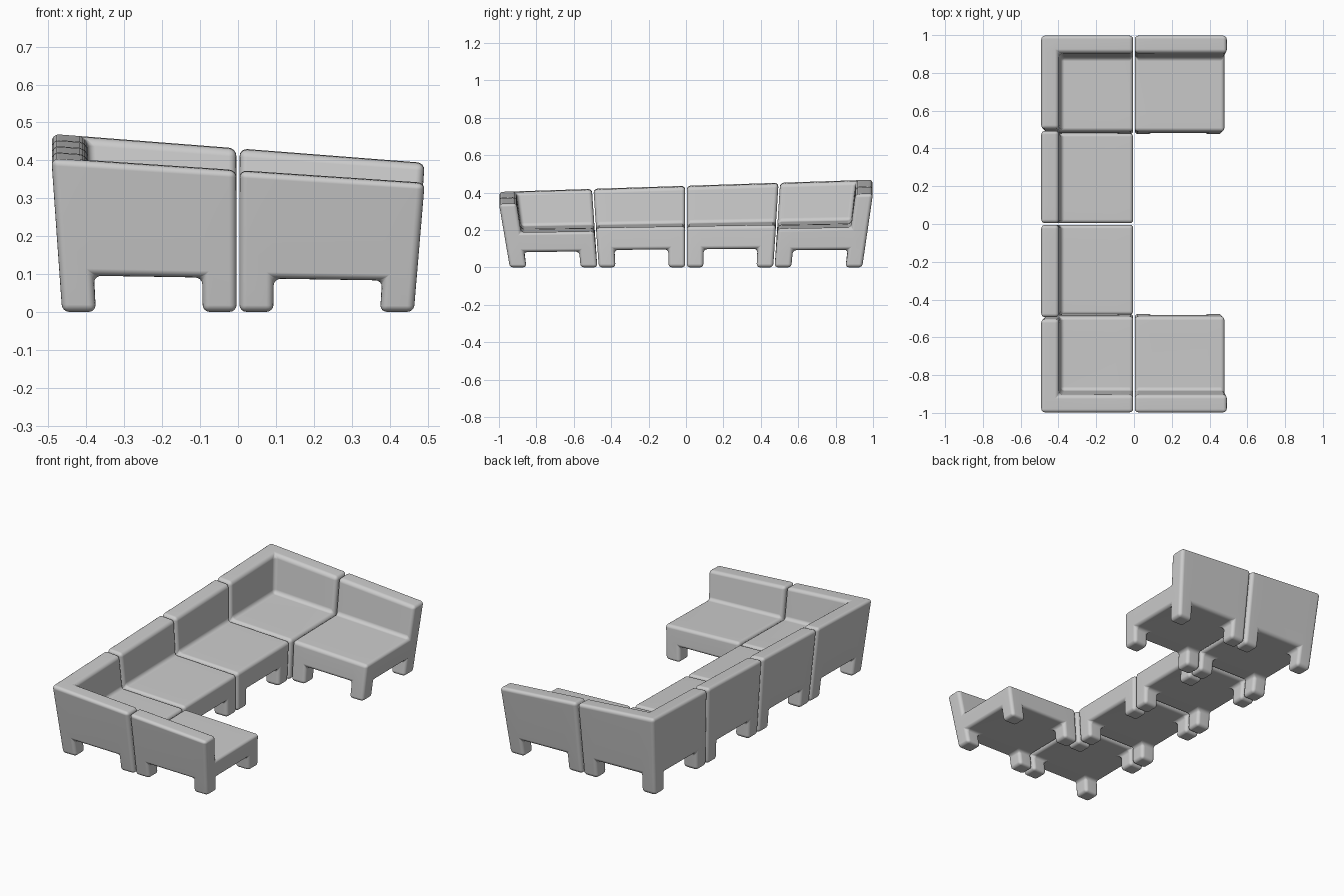
import bpy, bmesh, math
from mathutils import Vector

if "Cube" in bpy.data.objects:
    bpy.data.objects.remove(bpy.data.objects["Cube"])

THICK = 0.089                     # backrest thickness and leg width
LEVELS = [0, 0.096, 0.219, 0.402] # floor, underside, seat, backrest top
OUT_X, OUT_Y, MID_Y, GAP = 0.464, 0.942, 0.470, 0.004


def lean(co):
    """Flare outwards with height; heights fall towards +x and -y."""
    s = 1 + 0.153 * co.z
    x, y = co.x * s, co.y * s
    return Vector((x, y, co.z * (1 - 0.18 * x) * (1 + 0.075 * y)))


def make_module(name, x0, x1, y0, y1, backs):
    """Rounded sofa block on four legs; backs lists the sides with a backrest."""
    lines = ([x0, x0 + THICK, x1 - THICK, x1],
             [y0, y0 + THICK, y1 - THICK, y1], LEVELS)

    def solid(i, j, k):
        if not all(0 <= n <= 2 for n in (i, j, k)):
            return False
        if k == 0:                                   # corner legs
            return i != 1 and j != 1
        if k == 1:                                   # seat slab
            return True
        return (("-x" in backs and i == 0) or        # backrests
                ("-y" in backs and j == 0) or ("+y" in backs and j == 2))

    bm = bmesh.new()
    verts = {}

    def vert(p):
        if p not in verts:
            verts[p] = bm.verts.new([lines[a][p[a]] for a in range(3)])
        return verts[p]

    # Skin the solid cells
    for n in range(27):
        cell = (n // 9, n // 3 % 3, n % 3)
        if not solid(*cell):
            continue
        for axis in range(3):
            for side in (0, 1):
                near = list(cell)
                near[axis] += 2 * side - 1
                if solid(*near):
                    continue
                u, v = (axis + 1) % 3, (axis + 2) % 3
                ring = []
                for du, dv in ((0, 0), (1, 0), (1, 1), (0, 1)):
                    p = list(cell)
                    p[axis] += side
                    p[u] += du
                    p[v] += dv
                    ring.append(vert(tuple(p)))
                bm.faces.new(ring if side else ring[::-1])
    bm.normal_update()

    # Round every corner, then apply the overall lean
    sharp = [e for e in bm.edges if e.calc_face_angle(0) > 0.5]
    bmesh.ops.bevel(bm, geom=sharp, offset=0.019, segments=4, profile=0.5,
                    affect='EDGES', clamp_overlap=True)
    for v in bm.verts:
        v.co = lean(v.co)
    bmesh.ops.recalc_face_normals(bm, faces=bm.faces)

    mesh = bpy.data.meshes.new(name)
    bm.to_mesh(mesh)
    bm.free()
    obj = bpy.data.objects.new(name, mesh)
    bpy.context.collection.objects.link(obj)
    bpy.ops.object.select_all(action='DESELECT')
    obj.select_set(True)
    bpy.context.view_layer.objects.active = obj
    bpy.ops.object.shade_smooth_by_angle(angle=math.radians(45))
    obj.modifiers.new("flat_panels", 'WEIGHTED_NORMAL')


# Front and rear halves of the U-shaped sofa
for tag, s in (("front", -1), ("rear", 1)):
    outer = sorted((s * (MID_Y + GAP), s * OUT_Y))
    inner = sorted((s * GAP, s * (MID_Y - GAP)))
    wall = "-y" if s < 0 else "+y"
    make_module(tag + "_middle_seat", -OUT_X, -GAP, *inner, ["-x"])
    make_module(tag + "_corner_seat", -OUT_X, -GAP, *outer, ["-x", wall])
    make_module(tag + "_end_seat", GAP, OUT_X, *outer, [wall])
